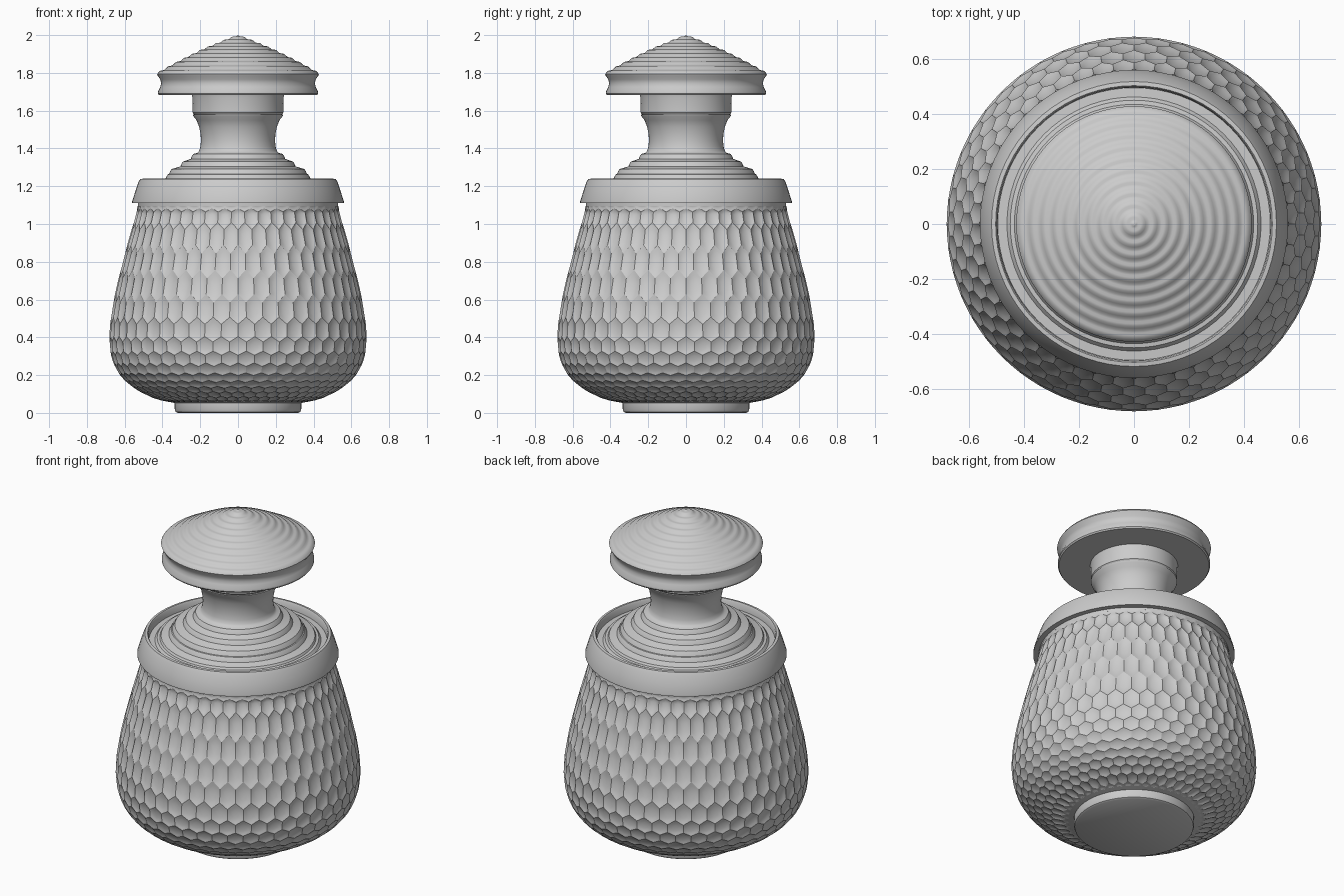
import bpy, bmesh, math

if "Cube" in bpy.data.objects:
    bpy.data.objects.remove(bpy.data.objects["Cube"])

SEG = 72      # segments of turned parts
COLS = 48     # honeycomb cells around the body


def finish(bm, name, angle):
    bmesh.ops.remove_doubles(bm, verts=bm.verts, dist=0.0004)
    bmesh.ops.recalc_face_normals(bm, faces=bm.faces)
    me = bpy.data.meshes.new(name)
    bm.to_mesh(me)
    bm.free()
    ob = bpy.data.objects.new(name, me)
    bpy.context.collection.objects.link(ob)
    bpy.ops.object.select_all(action='DESELECT')
    ob.select_set(True)
    bpy.context.view_layer.objects.active = ob
    bpy.ops.object.shade_smooth_by_angle(angle=math.radians(angle))
    return ob


def lathe(name, profile, angle=35):
    bm = bmesh.new()
    vs = [bm.verts.new((r, 0, z)) for r, z in profile]
    es = [bm.edges.new(p) for p in zip(vs, vs[1:])]
    bmesh.ops.spin(bm, geom=vs + es, cent=(0, 0, 0), axis=(0, 0, 1),
                   angle=2 * math.pi, steps=SEG, use_merge=True)
    return finish(bm, name, angle)


# Body: concave honeycomb cells laid over a curved profile (one point per row)
ROWS = [(.365, .058), (.43, .072), (.485, .095), (.535, .122), (.575, .150),
        (.612, .185), (.643, .228), (.667, .285), (.679, .350), (.680, .435),
        (.667, .545), (.642, .670), (.610, .800), (.575, .930), (.543, 1.040),
        (.532, 1.095)]
TOP = len(ROWS) - 1


def on_profile(v):
    v = max(0, min(TOP, v))
    i = min(int(v), TOP - 1)
    t = v - i
    pts = [ROWS[max(0, min(TOP, i + k))] for k in (-1, 0, 1, 2)]
    return [0.5 * (2 * b + (c - a) * t + (2 * a - 5 * b + 4 * c - d) * t * t
                   + (3 * b - a - 3 * c + d) * t ** 3) for a, b, c, d in zip(*pts)]


def surface_point(bm, u, v, depth):
    r, z = on_profile(v)
    r0, z0 = on_profile(v - .1)
    r1, z1 = on_profile(v + .1)
    length = math.hypot(r1 - r0, z1 - z0) or 1
    r -= depth * (z1 - z0) / length
    z += depth * (r1 - r0) / length
    a = 2 * math.pi * u / COLS
    return bm.verts.new((r * math.cos(a), r * math.sin(a), z))


HEX = [(0, 2 / 3), (-.5, 1 / 3), (-.5, -1 / 3), (0, -2 / 3), (.5, -1 / 3), (.5, 1 / 3)]
bm = bmesh.new()
for row in range(TOP + 1):
    lo, hi = on_profile(row - .5), on_profile(row + .5)
    size = min(math.hypot(hi[0] - lo[0], hi[1] - lo[1]), .085)
    depth = .15 * size
    for col in range(COLS):
        u = col + .5 * (row % 2)
        rings = [[surface_point(bm, u + du * s, row + dv * s, depth * d)
                  for du, dv in HEX] for s, d in ((1, 0), (.72, .55), (.38, .9))]
        for outer, inner in zip(rings, rings[1:]):
            for k in range(6):
                n = (k + 1) % 6
                bm.faces.new((outer[k], outer[n], inner[n], inner[k]))
        bm.faces.new(rings[-1])
bmesh.ops.dissolve_degenerate(bm, dist=0.0003, edges=bm.edges)
finish(bm, "honeycomb_body", 32)

# Foot
lathe("foot", [(0, 0), (.32, 0), (.33, .006), (.335, .02), (.335, .052), (.37, .06)])

# Collar band around the shoulder
lathe("shoulder_band", [(.53, 1.08), (.53, 1.11), (.56, 1.11), (.56, 1.12), (.543, 1.175),
                        (.528, 1.22), (.518, 1.238), (.503, 1.24), (.498, 1.232), (.495, 1.19)])

# Stepped lid flowing into the waisted neck
lid = [(.50, 1.195), (.462, 1.197), (.45, 1.212), (.435, 1.214), (.428, 1.226), (.39, 1.235)]
for r, z in ((.385, 1.237), (.365, 1.265), (.305, 1.305), (.25, 1.345)):
    lid += [(r, z), (r - .006, z + .014), (r - .014, z + .026), (r - .035, z + .032)]
lid += [(.205, 1.388), (.199, 1.41), (.196, 1.44), (.198, 1.475), (.206, 1.515),
        (.22, 1.55), (.236, 1.57), (.24, 1.58), (.225, 1.582), (0, 1.582)]
lathe("stepped_lid_and_neck", lid)

# Ring under the cap
lathe("neck_ring", [(0, 1.578), (.23, 1.578), (.24, 1.59), (.241, 1.67), (.246, 1.69), (0, 1.69)])

# Cap with a grooved rim and a rippled conical top
cap = [(0, 1.682), (.418, 1.682), (.424, 1.69), (.423, 1.703), (.412, 1.725), (.407, 1.745),
       (.411, 1.765), (.425, 1.785), (.428, 1.793), (.422, 1.802)]
N, SUB = 10, 5
for i in range(1, N * SUB):
    t = i / (N * SUB)
    z = 1.802 + .198 * t + .012 * math.sin(math.pi * t)
    cap.append((.422 * (1 - t), z + .0035 * math.sin(2 * math.pi * N * t)))
cap.append((0, 2.0))
lathe("rippled_cap", cap, 40)
